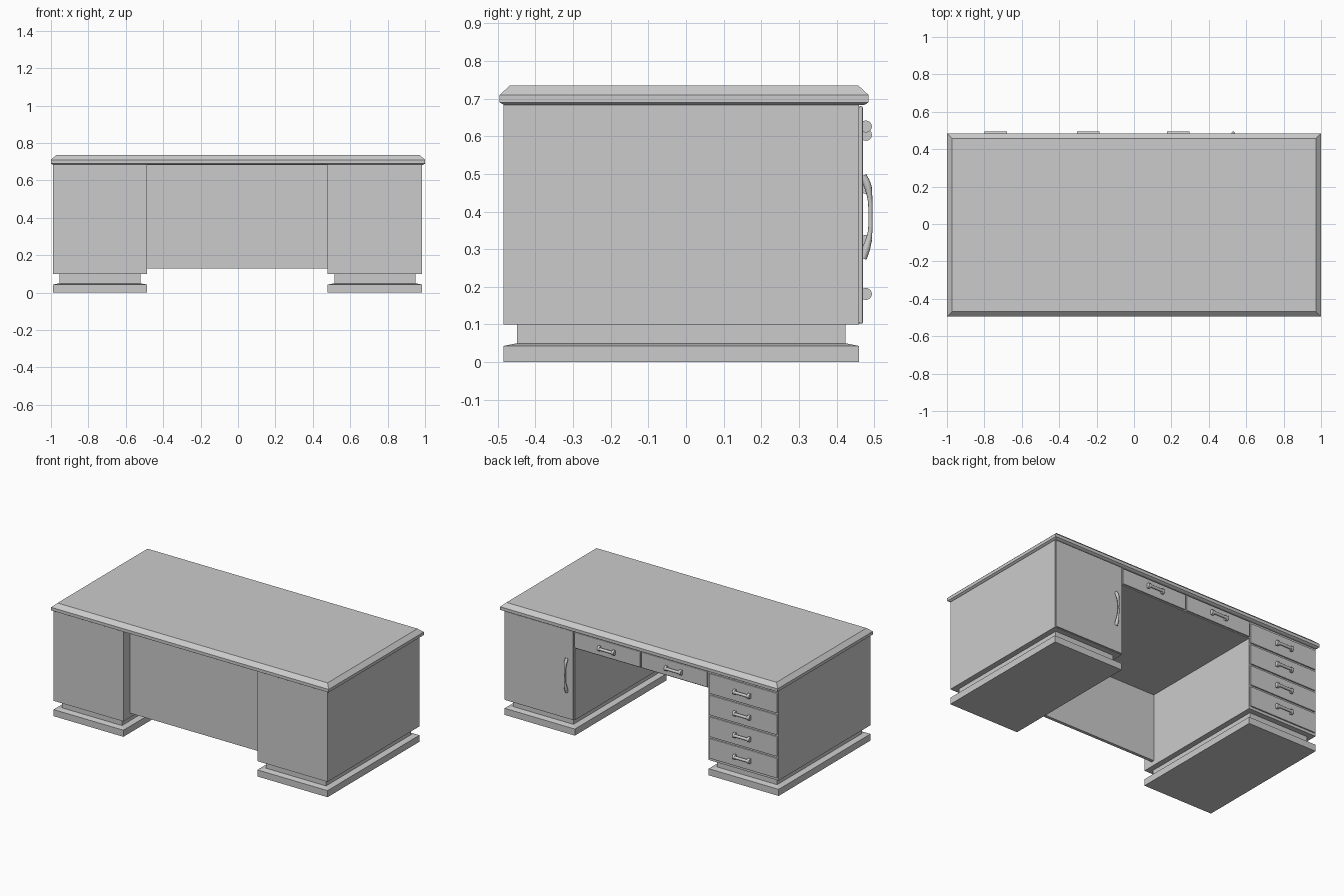
import bpy, bmesh, math
from mathutils import Matrix

cube = bpy.data.objects.get("Cube")
if cube:
    bpy.data.objects.remove(cube, do_unlink=True)

GREY = (0.6, 0.6, 0.6, 1)
grey = bpy.data.materials.new("desk grey")
grey.use_nodes = True
grey.diffuse_color = GREY
grey.node_tree.nodes["Principled BSDF"].inputs["Base Color"].default_value = GREY


def add_object(name, data):
    obj = bpy.data.objects.new(name, data)
    data.materials.append(grey)
    bpy.context.collection.objects.link(obj)
    return obj


def loft(name, x, y, rings):
    """Rectangular solid from (height, inset) rings, bottom to top."""
    bm = bmesh.new()
    loops = []
    for z, inset in rings:
        x0, x1, y0, y1 = x[0] + inset, x[1] - inset, y[0] + inset, y[1] - inset
        corners = ((x0, y0), (x1, y0), (x1, y1), (x0, y1))
        loops.append([bm.verts.new((cx, cy, z)) for cx, cy in corners])
    bm.faces.new(loops[0][::-1])
    bm.faces.new(loops[-1])
    for low, high in zip(loops, loops[1:]):
        for i in range(4):
            j = (i + 1) % 4
            bm.faces.new((low[i], low[j], high[j], high[i]))
    mesh = bpy.data.meshes.new(name)
    bm.to_mesh(mesh)
    bm.free()
    return add_object(name, mesh)


def box(name, x, y, z, bevel=0):
    obj = loft(name, x, y, [(z[0], 0), (z[1], 0)])
    if bevel:
        mod = obj.modifiers.new("edge", 'BEVEL')
        mod.width = bevel
        mod.segments = 2
    return obj


def drawer_handle(name, x, z):
    """Slim bar carried by two round end posts."""
    bm = bmesh.new()
    for offset, radius, length in ((-0.052, 0.016, 0.016), (0.052, 0.016, 0.016), (0, 0.009, 0.1)):
        place = Matrix.Translation((x + offset, FRONT + 0.024 - radius, z)) @ Matrix.Rotation(math.pi / 2, 4, 'Y')
        bmesh.ops.create_cone(bm, cap_ends=True, segments=16, radius1=radius,
                              radius2=radius, depth=length, matrix=place)
    for face in bm.faces:
        face.smooth = len(face.verts) == 4
    mesh = bpy.data.meshes.new(name)
    bm.to_mesh(mesh)
    bm.free()
    add_object(name, mesh)


CARCASS = (-0.485, 0.46)   # depth of the pedestals
FRONT = 0.47               # outer face of the door and drawers
RIGHT, LEFT = (-0.99, -0.486), (0.479, 0.985)
FACE = (0.459, FRONT)

# Desktop with a wide upper chamfer
loft("desktop", (-1, 1), (-0.495, 0.485),
     [(0.683, 0.012), (0.69, 0), (0.71, 0), (0.735, 0.027)])

# Pedestals on stepped plinths
for side, span in (("right", RIGHT), ("left", LEFT)):
    box(side + "_pedestal", span, CARCASS, (0.1, 0.685))
    loft(side + "_plinth", span, CARCASS,
         [(0, 0), (0.043, 0), (0.05, 0.036), (0.102, 0.036)])

# Recessed privacy panel and the drawer housing over the knee space
box("privacy_panel", (RIGHT[1], LEFT[0]), (-0.42, -0.4), (0.13, 0.685))
box("drawer_housing", (RIGHT[1], LEFT[0]), (-0.4, 0.46), (0.57, 0.685))

# Stack of four pedestal drawers
for i in range(4):
    z = 0.181 + 0.141 * i
    box(f"pedestal_drawer_{i + 1}", (RIGHT[0] + 0.006, RIGHT[1] - 0.006), FACE,
        (z - 0.065, z + 0.065), 0.004)
    drawer_handle(f"pedestal_handle_{i + 1}", sum(RIGHT) / 2, z)

# Two shallow drawers over the knee space
middle = (RIGHT[1] + LEFT[0]) / 2
for i, span in enumerate(((RIGHT[1], middle), (middle, LEFT[0]))):
    box(f"centre_drawer_{i + 1}", (span[0] + 0.004, span[1] - 0.004), FACE,
        (0.575, 0.677), 0.004)
    drawer_handle(f"centre_handle_{i + 1}", sum(span) / 2, 0.626)

# Cupboard door
box("cupboard_door", (LEFT[0] + 0.005, LEFT[1] - 0.005), FACE, (0.102, 0.68), 0.004)

# Bowed door pull, flared towards both ends
curve = bpy.data.curves.new("door_pull", 'CURVE')
curve.dimensions = '3D'
curve.bevel_depth = 0.006
curve.bevel_resolution = 2
curve.resolution_u = 5
curve.use_fill_caps = True
path = [(0.275, 0.47, 1.7), (0.305, 0.48, 1.7), (0.345, 0.489, 1), (0.388, 0.49, 0.9),
        (0.43, 0.489, 1), (0.47, 0.482, 1.7), (0.495, 0.47, 1.7)]
spline = curve.splines.new('BEZIER')
spline.bezier_points.add(len(path) - 1)
for point, (z, y, radius) in zip(spline.bezier_points, path):
    point.co = (0.53, y, z)
    point.radius = radius
    point.handle_left_type = point.handle_right_type = 'AUTO'
add_object("door_pull", curve)
